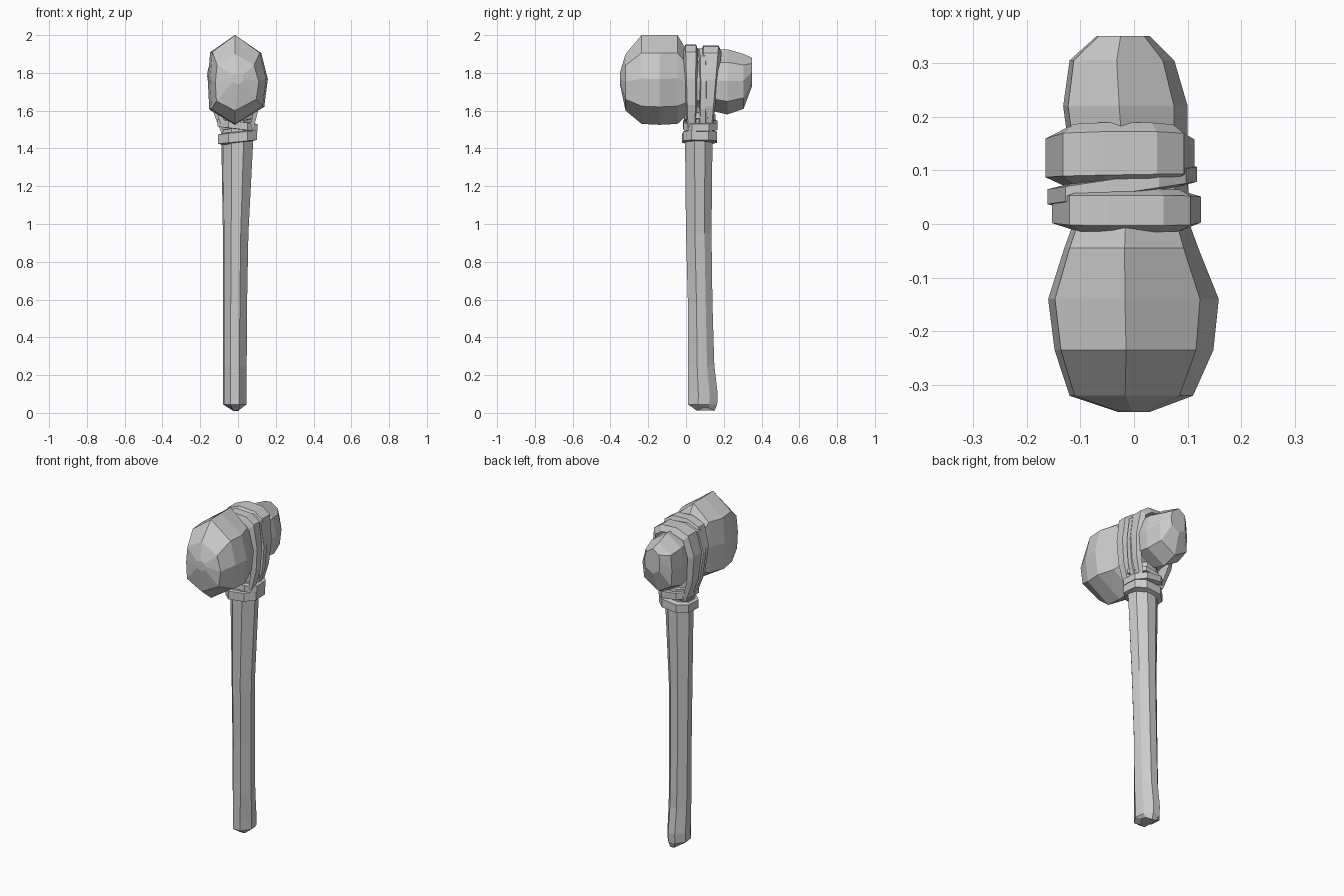
import bpy
import bmesh
from mathutils import Vector

cube = bpy.data.objects.get("Cube")
if cube:
    bpy.data.objects.remove(cube, do_unlink=True)

grey = bpy.data.materials.new("plain grey")
grey.use_nodes = True
grey.diffuse_color = (0.6, 0.6, 0.6, 1)
grey.node_tree.nodes["Principled BSDF"].inputs["Base Color"].default_value = (0.6, 0.6, 0.6, 1)


def loft(name, rings, closed=False):
    """Skin a list of equal-sized point rings; cap the ends unless closed."""
    bm = bmesh.new()
    rows = [[bm.verts.new(p) for p in ring] for ring in rings]
    pairs = list(zip(rows, rows[1:]))
    if closed:
        pairs.append((rows[-1], rows[0]))
    else:
        bm.faces.new(rows[0])
        bm.faces.new(rows[-1])
    for a, b in pairs:
        for i in range(len(a)):
            j = (i + 1) % len(a)
            bm.faces.new((a[i], a[j], b[j], b[i]))
    bmesh.ops.recalc_face_normals(bm, faces=bm.faces)
    mesh = bpy.data.meshes.new(name)
    bm.to_mesh(mesh)
    bm.free()
    mesh.materials.append(grey)
    obj = bpy.data.objects.new(name, mesh)
    bpy.context.collection.objects.link(obj)
    return obj


def band(name, outline, thick, edges, place):
    """Bevelled strap following an outline; edges gives its two sides at a point."""
    centre = sum((Vector(p) for p in outline), Vector((0, 0))) / len(outline)
    rings = []
    for p in outline:
        outer = Vector(p)
        inner = outer - (outer - centre).normalized() * thick
        lo, hi = edges(*p)
        bevel = (hi - lo) * 0.15
        rings.append([place(inner, lo), place(outer, lo + bevel),
                      place(outer, hi - bevel), place(inner, hi)])
    return loft(name, rings, closed=True)


# Stone head: rough eight-sided rings along y (y, x min, x max, z min, z max)
stone_shape = [(-0.1, 1), (0.78, 0.6), (1, 0.02), (0.88, -0.6),
               (-0.1, -1), (-0.95, -0.66), (-1, 0), (-0.92, 0.62)]
stone_rings = [
    (-0.35, -0.03, 0.03, 1.74, 1.80),
    (-0.32, -0.12, 0.11, 1.60, 1.90),
    (-0.235, -0.148, 0.148, 1.53, 2.00),
    (-0.14, -0.16, 0.158, 1.525, 2.00),
    (-0.045, -0.13, 0.12, 1.53, 2.00),
    (0.01, -0.11, 0.10, 1.58, 1.91),
    (0.13, -0.12, 0.10, 1.60, 1.92),
    (0.22, -0.132, 0.10, 1.58, 1.925),
    (0.305, -0.12, 0.075, 1.61, 1.90),
    (0.35, -0.07, 0.03, 1.73, 1.88),
]
loft("stone_head", [
    [((x0 + x1) / 2 + u * (x1 - x0) / 2, y, (z0 + z1) / 2 + v * (z1 - z0) / 2)
     for u, v in stone_shape]
    for y, x0, x1, z0, z1 in stone_rings])

# Handle: faceted, slightly bent wood (z, x min, x max, y min, y max)
wood_shape = [(-0.35, -1), (0.4, -1), (1, -0.3), (0.85, 0.45),
              (0.3, 1), (-0.4, 1), (-1, 0.4), (-0.9, -0.35)]
wood_rings = [
    (0.0, -0.05, 0.025, 0.06, 0.15),
    (0.045, -0.08, 0.045, 0.01, 0.165),
    (0.10, -0.08, 0.045, 0.01, 0.168),
    (0.25, -0.08, 0.046, 0.01, 0.15),
    (0.58, -0.08, 0.048, 0.01, 0.14),
    (0.95, -0.08, 0.055, 0.0, 0.135),
    (1.43, -0.088, 0.08, -0.005, 0.14),
    (1.62, -0.088, 0.08, 0.0, 0.14),
]
loft("handle", [
    [((x0 + x1) / 2 + u * (x1 - x0) / 2, (y0 + y1) / 2 + v * (y1 - y0) / 2,
      z + (0.03 * abs(u) if i == 0 else 0)) for u, v in wood_shape]
    for i, (z, x0, x1, y0, y1) in enumerate(wood_rings)])

# Straps over the head, narrowing into the collar
strap_path = [(-0.12, 1.92), (-0.045, 1.95), (0.055, 1.945), (0.105, 1.91),
              (0.125, 1.77), (0.115, 1.63), (0.08, 1.5),
              (-0.08, 1.5), (-0.13, 1.63), (-0.153, 1.80)]


def around_head(p, y):
    return (p.x, y, p.y)


def shifted(dx, dz):
    return [(x + dx, z + dz) for x, z in strap_path]


band("front_strap", strap_path, 0.035,
     lambda x, z: (-0.015 + 0.04 * (1.95 - z), 0.065 - 0.02 * (1.95 - z)), around_head)
band("back_strap", shifted(-0.012, -0.005), 0.035,
     lambda x, z: (0.075 + 0.02 * x, 0.19 - 0.1 * (1.95 - z)), around_head)
band("cross_strap", shifted(-0.008, -0.02), 0.025,
     lambda x, z: (0.055 + 0.15 * x, 0.095 + 0.15 * x), around_head)

# Collar wraps under the head, each tilted a little
collar_path = [(-0.05, -0.02), (0.05, -0.015), (0.10, 0.03), (0.095, 0.12),
               (0.045, 0.165), (-0.05, 0.165), (-0.10, 0.12), (-0.105, 0.03)]


def around_handle(p, z):
    return (p.x, p.y, z)


for name, z0, z1, tilt, grow in (("lower_collar", 1.425, 1.495, 0.1, 0.0),
                                 ("upper_collar", 1.495, 1.55, -0.12, 0.006)):
    path = [(x * (1 + grow * 5), y + grow * 0.5) for x, y in collar_path]
    band(name, path, 0.045,
         lambda x, y: (z0 + tilt * x, z1 + tilt * x), around_handle)

# Thin tie between the collar and the head
band("neck_tie", [(x * 0.92, y * 0.9 + 0.007) for x, y in collar_path], 0.03,
     lambda x, y: (1.54 + 0.15 * x, 1.58 + 0.15 * x), around_handle)
